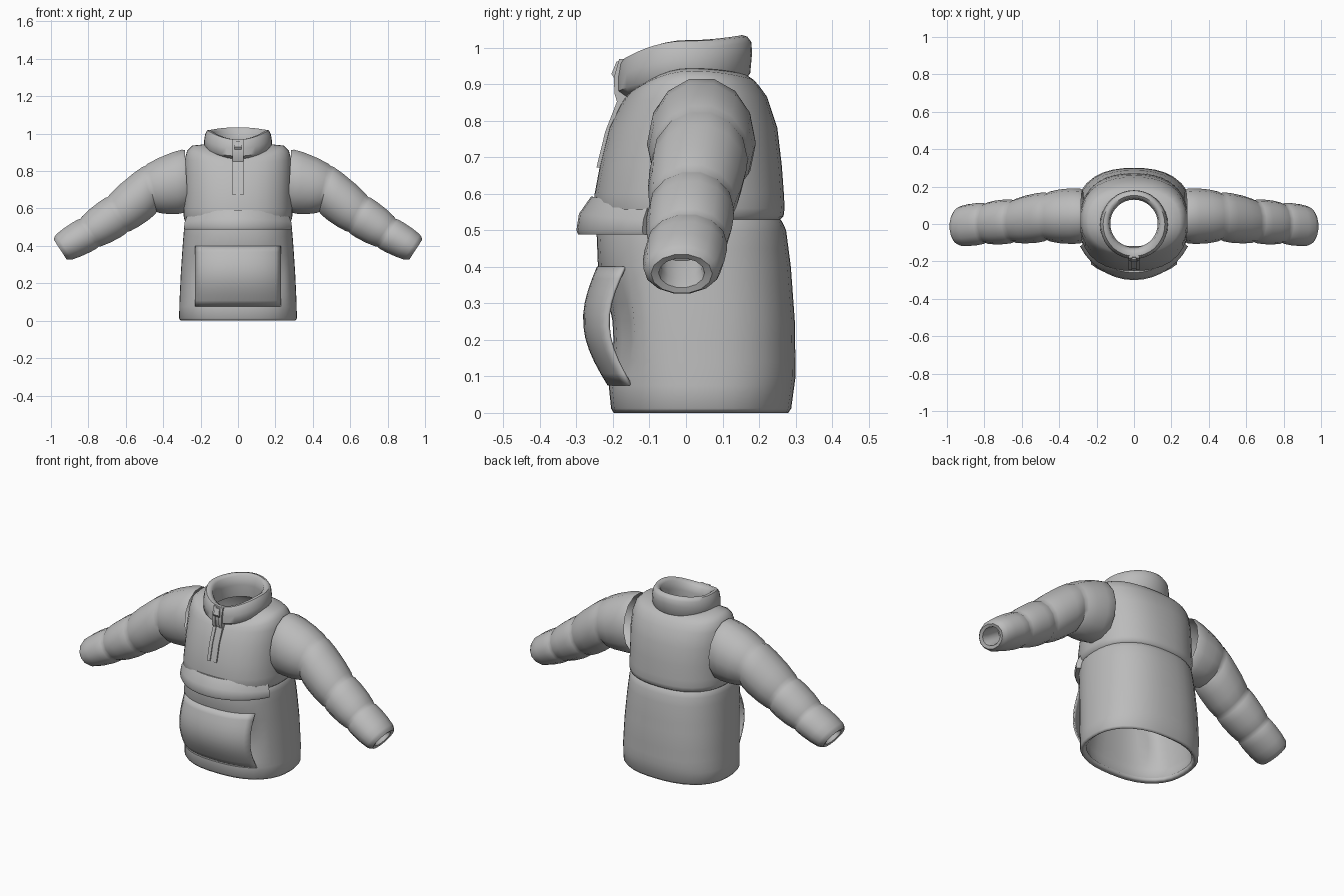
import bpy, bmesh, math
from mathutils import Vector

if "Cube" in bpy.data.objects:
    bpy.data.objects.remove(bpy.data.objects["Cube"])

fabric = bpy.data.materials.new("grey_fabric")
fabric.diffuse_color = (0.5, 0.5, 0.5, 1)
fabric.use_nodes = True
fabric.node_tree.nodes["Principled BSDF"].inputs["Base Color"].default_value = fabric.diffuse_color


def make(name, verts, faces, angle=40, thick=0):
    me = bpy.data.meshes.new(name)
    me.from_pydata([tuple(v) for v in verts], [], faces)
    bm = bmesh.new()
    bm.from_mesh(me)
    bmesh.ops.recalc_face_normals(bm, faces=bm.faces)
    bm.to_mesh(me)
    bm.free()
    ob = bpy.data.objects.new(name, me)
    bpy.context.collection.objects.link(ob)
    me.materials.append(fabric)
    bpy.ops.object.select_all(action='DESELECT')
    ob.select_set(True)
    bpy.context.view_layer.objects.active = ob
    bpy.ops.object.shade_smooth_by_angle(angle=math.radians(angle))
    if thick:
        s = ob.modifiers.new("thickness", 'SOLIDIFY')
        s.thickness, s.offset = thick, -1
    return ob


def loft(name, rings, closed=True, cap=(False, False), **kw):
    n = len(rings[0])
    faces = [(r * n + i, r * n + (i + 1) % n, (r + 1) * n + (i + 1) % n, (r + 1) * n + i)
             for r in range(len(rings) - 1) for i in range(n if closed else n - 1)]
    if cap[0]:
        faces.append(tuple(range(n)))
    if cap[1]:
        faces.append(tuple(range((len(rings) - 1) * n, len(rings) * n)))
    return make(name, [v for r in rings for v in r], faces, **kw)


def ring(rx, yf, yb, zf, zs, zb, n=36, p=2.4):
    """Rounded oval; height differs at front, sides and back."""
    out = []
    for i in range(n):
        a = 2 * math.pi * i / n
        c, s = math.cos(a), math.sin(a)
        k = (abs(c) ** p + abs(s) ** p) ** (-1 / p)
        c, s = c * k, s * k
        z = zs + ((zf if s < 0 else zb) - zs) * s * s
        out.append(Vector((rx * c, (yf + yb) / 2 + (yb - yf) / 2 * s, z)))
    return out


# Torso: height, half width, front y, back y
KEYS = [(0, .305, -.198, .28), (.012, .315, -.205, .288), (.1, .313, -.214, .3),
        (.25, .306, -.226, .298), (.4, .296, -.241, .287), (.5, .288, -.245, .274),
        (.522, .283, -.24, .264), (.53, .278, -.235, .258), (.538, .286, -.243, .267),
        (.56, .291, -.25, .27), (.6, .291, -.25, .268), (.68, .288, -.235, .262),
        (.78, .288, -.21, .25)]


def section(z):
    for a, b in zip(KEYS, KEYS[1:]):
        if z <= b[0]:
            t = (z - a[0]) / (b[0] - a[0])
            return [a[j] + (b[j] - a[j]) * t for j in (1, 2, 3)]


def front_y(x, z):
    rx, yf, yb = section(z)
    return (yf + yb) / 2 - (yb - yf) / 2 * (1 - (abs(x) / rx) ** 2.4) ** (1 / 2.4)


P0, P1, PX = .075, .4, .23     # pocket bottom, top, half width
rows = []
for z in sorted({k[0] for k in KEYS} | {.075, .14, .2, .3, .35, .45}):
    r = ring(*section(z), z, z, z)
    for v in r:                # hollow behind the pocket
        if v.y < 0 and abs(v.x) < PX + .005 and P0 < z < P1:
            v.y += .025 * math.sin(math.pi * (z - P0) / (P1 - P0))
    rows.append(r)
# Shoulders and neck
rows += [ring(.284, -.178, .222, .845, .865, .865), ring(.272, -.165, .2, .865, .91, .895),
         ring(.245, -.155, .185, .875, .936, .912), ring(.19, -.145, .165, .88, .942, .925),
         ring(.155, -.14, .155, .885, .945, .93)]
loft("torso", rows, thick=.03, angle=45)

# Collar with a rounded rim and inner wall
loft("collar", [ring(*a, p=2) for a in [
    (.15, -.145, .15, .868, .905, .915), (.168, -.165, .165, .864, .905, .915),
    (.18, -.187, .176, .88, .92, .93), (.181, -.187, .181, .92, .965, .985),
    (.175, -.181, .179, .955, 1.0, 1.015), (.165, -.172, .168, .968, 1.018, 1.03),
    (.15, -.155, .153, .968, 1.02, 1.034), (.134, -.135, .137, .955, 1.008, 1.022),
    (.127, -.125, .13, .92, .96, .97), (.132, -.128, .135, .87, .89, .9)]], angle=50)

# Sleeve seams: top x,z / bottom x,z / centre y / half depth
SEAMS = [(.285, .925, .265, .575, .043, .148), (.50, .836, .432, .572, .04, .132),
         (.70, .668, .588, .468, .015, .117), (.847, .55, .742, .39, .004, .11),
         (.985, .455, .897, .32, -.012, .105)]


def sleeve_ring(side, s, k=1, n=14):
    tx, tz, bx, bz, yc, ry = s
    c, u = Vector(((tx + bx) / 2, yc, (tz + bz) / 2)), Vector(((tx - bx) / 2, 0, (tz - bz) / 2))
    out = []
    for i in range(n):
        a = 2 * math.pi * (i + .5) / n
        v = c + k * (u * math.cos(a) + Vector((0, ry * math.sin(a), 0)))
        v.x *= side
        out.append(v)
    return out


for side, label in ((1, "right"), (-1, "left")):
    rings = []
    for a, b in zip(SEAMS, SEAMS[1:]):
        for t, k in ((0, .95), (.07, 1.0), (.3, 1.04), (.65, 1.045), (.92, 1.0)):
            rings.append(sleeve_ring(side, [p + (q - p) * t for p, q in zip(a, b)], k))
    e = SEAMS[-1]
    rings.append(sleeve_ring(side, e, .92))
    for d, k in ((.012, .8), (.008, .6), (-.03, .55), (-.12, .6)):   # cuff lip and hole
        off = (d * .82, -d * .57)
        rings.append(sleeve_ring(side, (e[0] + off[0], e[1] + off[1], e[2] + off[0],
                                        e[3] + off[1], e[4], e[5]), k))
    loft(label + "_sleeve", rings, cap=(False, True), angle=50)

# Storm flap wrapped over the waist seam: half width, depth, height
FLAP = [(.285, .275, .59), (.30, .30, .592), (.322, .333, .545), (.327, .34, .5),
        (.322, .335, .488), (.285, .275, .488)]
bands = []
for i in range(15):
    a = math.radians(-152 + 124 * i / 14)
    drop = .02 * math.cos(a) ** 2
    bands.append([Vector((rx * math.cos(a), .04 + ry * math.sin(a), z - (drop if z > .52 else 0)))
                  for rx, ry, z in FLAP])
loft("waist_flap", bands, cap=(True, True), angle=35)

# Front pocket: bulging panel, open at both sides
panel = []
for j in range(11):
    t = j / 10
    z = P0 + (P1 - P0) * t
    panel.append([Vector((x, front_y(x, z) - .003 - .053 * math.sin(math.pi * t), z))
                  for x in (PX * (i / 8 - 1) for i in range(17))])
loft("front_pocket", panel, closed=False, thick=.008)

# Zip placket: strips following the chest and collar
ZIP = [(-.236, .672), (-.212, .77), (-.18, .852), (-.187, .875), (-.188, .92), (-.174, .968)]


def strip(name, x0, x1, out):
    loft(name, [[Vector((x0, y + .02, z)), Vector((x0, y - out, z)),
                 Vector((x1, y - out, z)), Vector((x1, y + .02, z))] for y, z in ZIP],
         cap=(True, True), angle=30)


strip("zip_edge_left", -.03, -.011, .009)
strip("zip_edge_right", .011, .03, .009)
strip("zip_teeth", -.011, .011, .003)

# Zip pull
pull = [[Vector((sx * w, y, z)) for sx, y in ((-1, -.18), (-1, f), (1, f), (1, -.18))]
        for w, f, z in ((.02, -.196, .915), (.02, -.204, .928), (.012, -.19, .962))]
loft("zip_pull", pull, cap=(True, True), angle=30)
